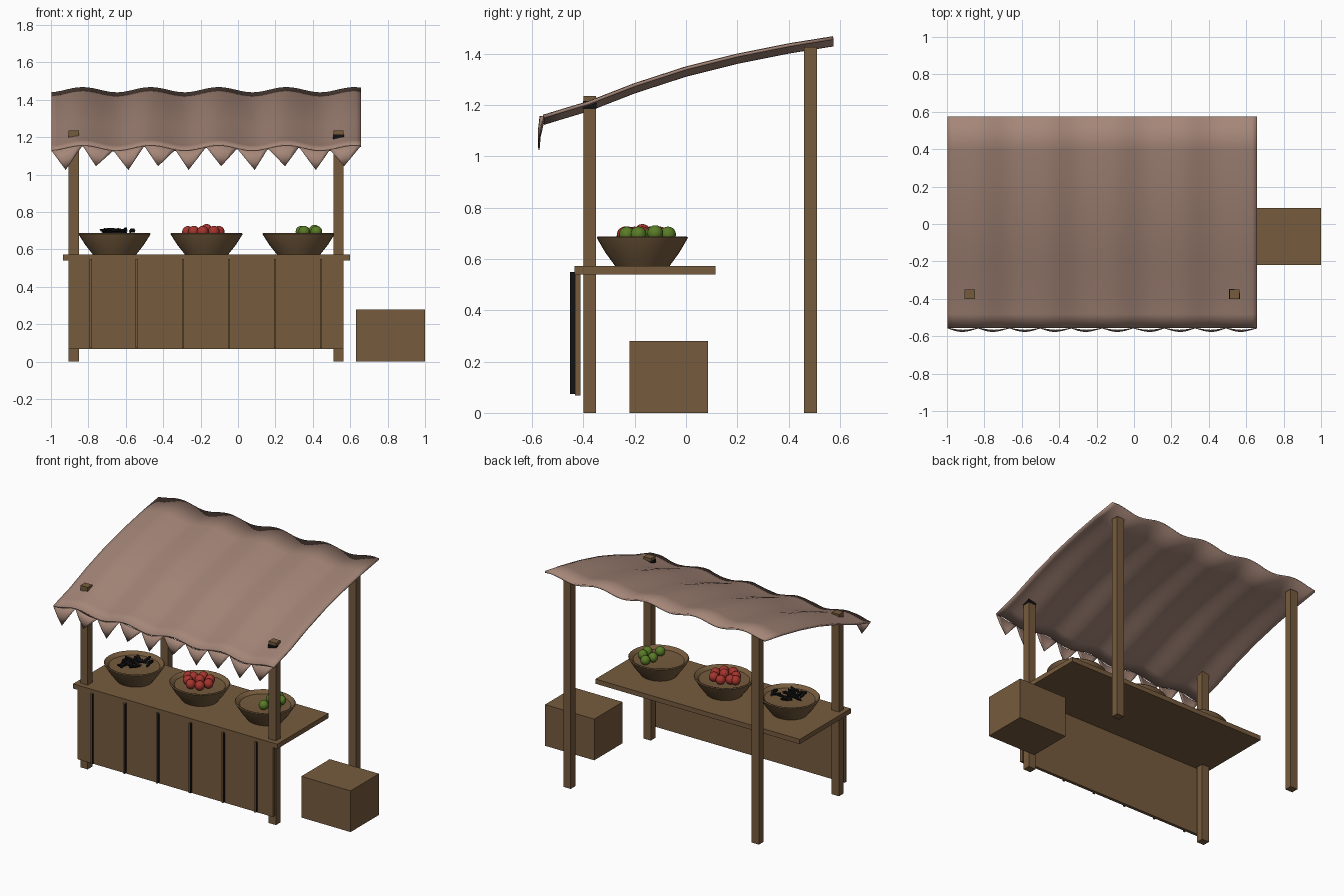
import bpy, bmesh, math, random
from mathutils import Matrix, Vector

random.seed(4)
cube = bpy.data.objects.get("Cube")
if cube:
    bpy.data.objects.remove(cube, do_unlink=True)


def material(name, rgb):
    m = bpy.data.materials.new(name)
    m.use_nodes = True
    m.diffuse_color = (*rgb, 1)
    bsdf = m.node_tree.nodes["Principled BSDF"]
    bsdf.inputs["Base Color"].default_value = (*rgb, 1)
    bsdf.inputs["Roughness"].default_value = 0.9
    return m


WOOD = material("brown wood", (0.18, 0.105, 0.047))
CLOTH = material("dusty pink cloth", (0.37, 0.235, 0.185))
RED = material("red fruit", (0.38, 0.035, 0.027))
GREEN = material("green fruit", (0.1, 0.2, 0.02))
BLACK = material("black", (0.006, 0.006, 0.007))


def finish(bm, name, *mats, smooth=False):
    mesh = bpy.data.meshes.new(name)
    bmesh.ops.recalc_face_normals(bm, faces=bm.faces)
    for f in bm.faces:
        f.smooth = smooth
    bm.to_mesh(mesh)
    bm.free()
    ob = bpy.data.objects.new(name, mesh)
    bpy.context.collection.objects.link(ob)
    for m in mats:
        mesh.materials.append(m)
    return ob


def box(name, x0, x1, y0, y1, z0, z1, mat=WOOD):
    bm = bmesh.new()
    bmesh.ops.create_cube(bm, size=1)
    for v in bm.verts:
        v.co = Vector((x0 if v.co.x < 0 else x1,
                       y0 if v.co.y < 0 else y1,
                       z0 if v.co.z < 0 else z1))
    return finish(bm, name, mat)


# Posts
for side, x in (("right", -0.905), ("left", 0.51)):
    box(f"front_{side}_post", x, x + 0.055, -0.4, -0.35, 0, 1.235)
    box(f"back_{side}_post", x, x + 0.055, 0.46, 0.51, 0, 1.425)
box("post_collar", 0.508, 0.567, -0.402, -0.348, 1.185, 1.215, BLACK)

# Counter and side crate
box("counter_top", -0.935, 0.6, -0.435, 0.115, 0.54, 0.572)
box("front_panel", -0.905, 0.565, -0.433, -0.412, 0.068, 0.54)
box("crate", 0.63, 1.0, -0.22, 0.085, 0, 0.28)

# Battens with dark sides
for i in range(6):
    x = -0.787 + 0.2462 * i
    batten = box(f"batten_{i + 1}", x - 0.006, x + 0.006, -0.452, -0.433, 0.073, 0.548)
    batten.data.materials.append(BLACK)
    for p in batten.data.polygons:
        p.material_index = 1 if abs(p.normal.x) > 0.5 else 0


# Wavy cloth canopy
def wave(x):
    return 0.014 * math.cos(math.tau * (x + 0.83) / 0.363)


profile = [(0.574, 1.448), (0.4, 1.42), (0.2, 1.38), (0, 1.33), (-0.2, 1.265),
           (-0.38, 1.195), (-0.48, 1.165), (-0.555, 1.142)]
bm = bmesh.new()
columns = 60
rows = []
for y, z in profile:
    row = []
    for i in range(columns + 1):
        x = -0.997 + 1.654 * i / columns
        row.append(bm.verts.new((x, y, z + wave(x))))
    rows.append(row)
for a, b in zip(rows, rows[1:]):
    for i in range(columns):
        bm.faces.new((a[i], b[i], b[i + 1], a[i + 1]))
canopy = finish(bm, "canopy", CLOTH, smooth=True)
solid = canopy.modifiers.new("thickness", "SOLIDIFY")
solid.thickness = 0.012
solid.offset = 0

# Row of hanging triangular flaps
bm = bmesh.new()
count, steps = 10, 6
width = 1.654 / count
for k in range(count):
    left = -0.997 + width * k
    tip = Vector((left + width * random.uniform(0.42, 0.58), -0.573,
                  1.045 if k % 2 else 1.025))
    top = []
    for i in range(steps + 1):
        t = i / steps
        x = left + width * t
        top.append(Vector((x, -0.556 - 0.012 * math.sin(math.pi * t), 1.142 + wave(x))))
    upper = [bm.verts.new(p) for p in top]
    lower = [bm.verts.new(p.lerp(tip, 0.5) + Vector((0, -0.004, 0))) for p in top]
    end = bm.verts.new(tip)
    for i in range(steps):
        bm.faces.new((upper[i], lower[i], lower[i + 1], upper[i + 1]))
        bm.faces.new((lower[i], end, lower[i + 1]))
flaps = finish(bm, "canopy_flaps", CLOTH, smooth=True)
solid = flaps.modifiers.new("thickness", "SOLIDIFY")
solid.thickness = 0.005
solid.offset = 0

# Bowls
BOWL_Y = -0.17
bowl_profile = [(0, 0.572), (0.115, 0.572), (0.157, 0.625), (0.19, 0.677), (0.193, 0.683),
                (0.188, 0.688), (0.178, 0.685), (0.162, 0.668), (0, 0.662)]


def bowl(name, x):
    bm = bmesh.new()
    verts = [bm.verts.new((r, 0, z)) for r, z in bowl_profile]
    edges = [bm.edges.new(pair) for pair in zip(verts, verts[1:])]
    bmesh.ops.spin(bm, geom=verts + edges, cent=(0, 0, 0), axis=(0, 0, 1),
                   angle=math.tau, steps=32, use_merge=True)
    bmesh.ops.remove_doubles(bm, verts=bm.verts, dist=0.0005)
    bmesh.ops.transform(bm, verts=bm.verts,
                        matrix=Matrix.Translation((x, BOWL_Y, 0)) @ Matrix.Diagonal((1, 0.92, 1, 1)))
    ob = finish(bm, name, WOOD, smooth=True)
    bpy.ops.object.select_all(action="DESELECT")
    bpy.context.view_layer.objects.active = ob
    ob.select_set(True)
    bpy.ops.object.shade_smooth_by_angle(angle=math.radians(40))


def fruit(name, x, spots, mat):
    bm = bmesh.new()
    for dx, dy, z in spots:
        bmesh.ops.create_uvsphere(bm, u_segments=16, v_segments=10, radius=0.031,
                                  matrix=Matrix.Translation((x + dx, BOWL_Y + dy, z)))
    finish(bm, name, mat, smooth=True)


bowl("right_bowl", -0.66)
bowl("middle_bowl", -0.168)
bowl("left_bowl", 0.324)

ring = [(0.07 * math.cos(a) - 0.005, 0.07 * math.sin(a), 0.695)
        for a in (math.tau * i / 7 for i in range(7))]
fruit("red_fruit", -0.168, ring + [(0, 0, 0.705), (-0.1, 0.02, 0.694)], RED)
fruit("green_fruit", 0.324, [(0.03, -0.06, 0.695), (0.085, 0.05, 0.7), (0.03, 0.1, 0.695),
                             (0.095, -0.015, 0.695), (0.015, 0.04, 0.695)], GREEN)

# Tangled dark produce
bm = bmesh.new()
for i in range(22):
    spot = Matrix.Translation((-0.64 + random.uniform(-0.075, 0.085),
                               BOWL_Y + random.uniform(-0.07, 0.07),
                               random.uniform(0.68, 0.705)))
    turn = Matrix.Rotation(random.uniform(0, math.tau), 4, "Z") @ \
        Matrix.Rotation(random.uniform(-0.25, 0.25), 4, "Y")
    bmesh.ops.create_icosphere(bm, subdivisions=1, radius=1,
                               matrix=spot @ turn @ Matrix.Diagonal((0.045, 0.013, 0.011, 1)))
finish(bm, "dark_produce", BLACK)
